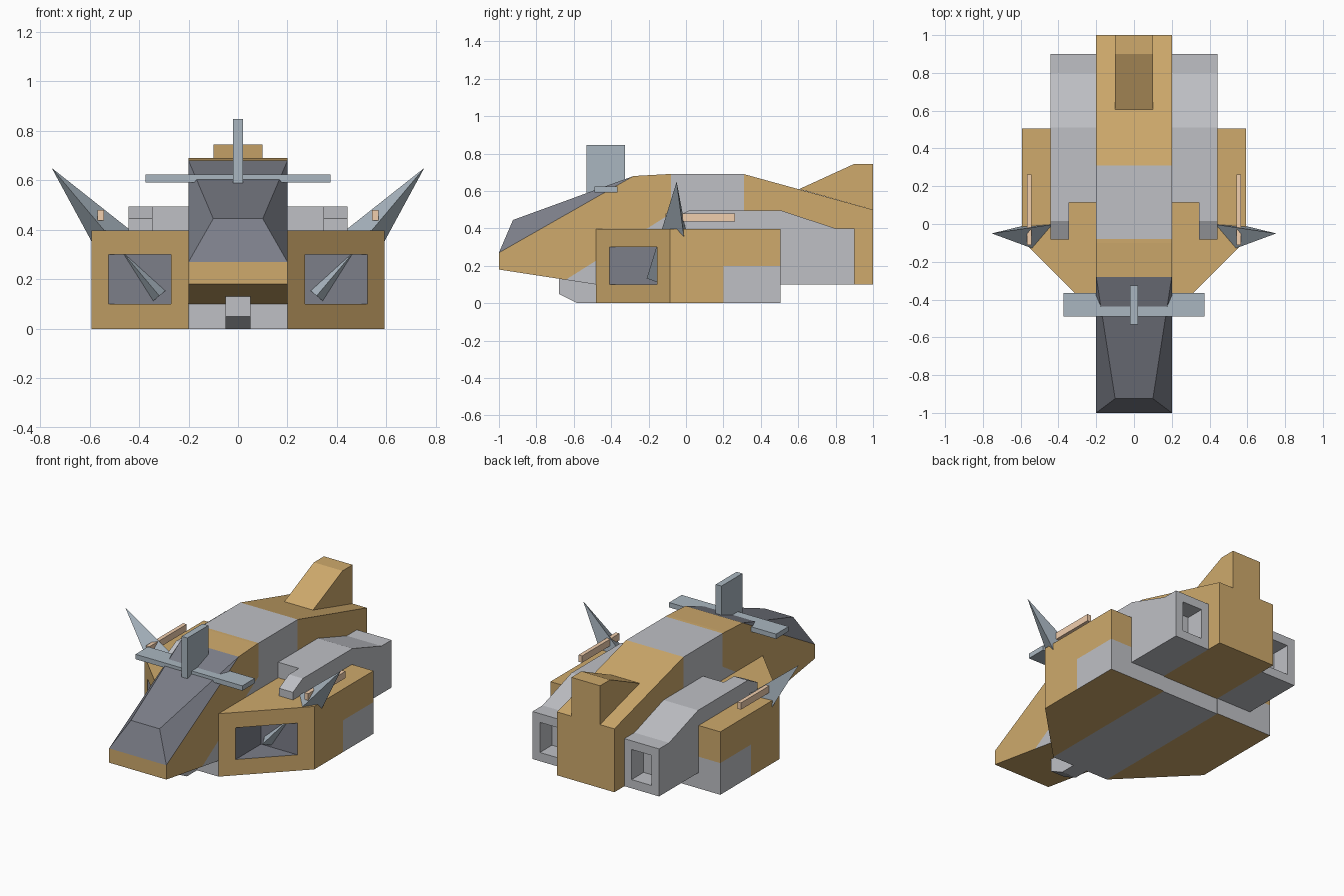
import bpy, bmesh
from mathutils import Vector

if "Cube" in bpy.data.objects:
    bpy.data.objects.remove(bpy.data.objects["Cube"])


def material(name, rgb):
    m = bpy.data.materials.new(name)
    m.diffuse_color = (*rgb, 1)
    m.use_nodes = True
    m.node_tree.nodes["Principled BSDF"].inputs["Base Color"].default_value = m.diffuse_color
    return m


TAN = material("tan", (0.62, 0.40, 0.15))
GREY = material("grey", (0.52, 0.53, 0.56))
DARK = material("dark_grey", (0.20, 0.21, 0.25))
BLUE = material("blue_grey", (0.40, 0.47, 0.53))
PALE = material("pale_tan", (0.88, 0.62, 0.42))


def finish(name, bm, mats, mirror=False):
    bmesh.ops.recalc_face_normals(bm, faces=bm.faces)
    me = bpy.data.meshes.new(name)
    bm.to_mesh(me)
    bm.free()
    for m in mats:
        me.materials.append(m)
    ob = bpy.data.objects.new(name, me)
    bpy.context.collection.objects.link(ob)
    if mirror:
        ob.modifiers.new("mirror", 'MIRROR')
    return ob


def prism(name, pts, a, b, mats, axis='x', cuts=(), mirror=False):
    """Extrude a (y,z) profile along x, or an (x,y) profile along z."""
    bm = bmesh.new()
    place = (lambda p, t: (t, *p)) if axis == 'x' else (lambda p, t: (*p, t))
    face = bm.faces.new([bm.verts.new(place(p, a)) for p in pts])
    ext = bmesh.ops.extrude_face_region(bm, geom=[face])['geom']
    move = Vector((b - a, 0, 0)) if axis == 'x' else Vector((0, 0, b - a))
    bmesh.ops.translate(bm, vec=move, verts=[g for g in ext if isinstance(g, bmesh.types.BMVert)])
    for co, no in cuts:
        bmesh.ops.bisect_plane(bm, geom=bm.verts[:] + bm.edges[:] + bm.faces[:],
                               plane_co=co, plane_no=no)
    return finish(name, bm, mats, mirror)


def box(name, x, y, z, mats, mirror=False):
    return prism(name, [(y[0], z[0]), (y[1], z[0]), (y[1], z[1]), (y[0], z[1])],
                 x[0], x[1], mats, mirror=mirror)


def carve(ob, x, y, z):
    """Cut a box out of an object for good."""
    cutter = box("cutter", x, y, z, [])
    cutter.hide_render = True
    mod = ob.modifiers.new("cut", 'BOOLEAN')
    mod.operation, mod.solver, mod.object = 'DIFFERENCE', 'EXACT', cutter
    me = bpy.data.meshes.new_from_object(
        ob.evaluated_get(bpy.context.evaluated_depsgraph_get()))
    ob.modifiers.clear()
    ob.data = me
    bpy.data.objects.remove(cutter)


def paint(ob, rule):
    for p in ob.data.polygons:
        p.material_index = rule(p.center, p.normal)


# Fuselage, with a grey band that sweeps forward along the flanks
slope = 0.63
hull = prism("fuselage",
             [(-1, .18), (-1, .27), (-.28, .68), (-.1, .69), (.31, .69),
              (1, .5), (1, .1), (-.48, .1)], -.2, .2, [TAN, GREY],
             cuts=[((0, -.08, 0), (0, 1, 0)), ((0, .31, 0), (0, 1, 0)),
                   ((0, -.08, .48), (0, -slope, 1))])
paint(hull, lambda c, n: int(n.z > -.5 and c.y < .31 and
                             (c.y > -.08 or c.z < .48 + slope * (c.y + .08))
                             and c.y > -.7))

# Canopy wedge
bm = bmesh.new()
for s in (-1, 1):
    for p in ((.2, -1, .27), (.2, -.28, .68), (.1, -.925, .445)):
        bm.verts.new((s * p[0], p[1], p[2]))
bmesh.ops.convex_hull(bm, input=bm.verts)
bmesh.ops.dissolve_limit(bm, angle_limit=.02, verts=bm.verts, edges=bm.edges)
finish("canopy", bm, [DARK])

# Tail fin, keel and chin block
prism("tail_fin", [(.605, .61), (.9, .745), (1, .745), (1, .5)], -.1, .1, [TAN])
box("keel", (-.2, .2), (-.48, .5), (0, .1), [GREY])
prism("chin_block", [(-.68, .13), (-.68, .05), (-.58, 0), (-.48, 0), (-.48, .12)],
      -.05, .05, [GREY])

# Side pods with an angled front, a corner intake and a grey rear patch
pod = prism("side_pod", [(.2, -.48), (.593, -.085), (.593, .505), (.2, .505)], 0, .397,
            [TAN, GREY, DARK], axis='z',
            cuts=[((0, .2, 0), (0, 1, 0)), ((0, 0, .2), (0, 0, 1))])
carve(pod, (.27, 1), (-1, -.155), (.1, .3))


def pod_rule(c, n):
    if .26 < c.x < .53 and c.y < -.15 and .09 < c.z < .31:
        on_front = n.x > .5 and n.y < -.5
        return 0 if on_front else 2
    return int(c.y > .2 and c.z < .2 and n.z > -.5)


paint(pod, pod_rule)
pod.modifiers.new("mirror", 'MIRROR')

# Engines with a forward arm and a square nozzle
engine = prism("engine", [(-.083, .38), (-.083, .445), (.015, .495), (.51, .495), (.8, .4),
                          (.9, .4), (.9, .1), (.4, .1), (.4, .38)], .2, .442, [GREY])
carve(engine, (.1, .345), (-1, .115), (.3, .6))
carve(engine, (.25, .39), (.78, 1), (.155, .345))
engine.modifiers.new("mirror", 'MIRROR')

# Three-sided spikes running through the pods
tip, base = Vector((.753, -.05, .65)), Vector((.318, -.05, .133))
axis = (tip - base).normalized()
forward = Vector((0, -1, 0))
side = axis.cross(forward)
bm = bmesh.new()
ring = [bm.verts.new(base + .16 * (forward * c + side * s))
        for c, s in ((1, 0), (-.5, .866), (-.5, -.866))]
top = bm.verts.new(tip)
bm.faces.new(ring)
for i in range(3):
    bm.faces.new((ring[i], ring[(i + 1) % 3], top))
finish("spike", bm, [BLUE], mirror=True)

# Floating rails above the pods
box("rail", (.542, .567), (-.11, .262), (.437, .48), [PALE], mirror=True)

# Crossbar and upright vane over the canopy
box("crossbar", (-.373, .373), (-.49, -.365), (.592, .623), [BLUE])
box("vane", (-.02, .02), (-.533, -.325), (.59, .847), [BLUE])
